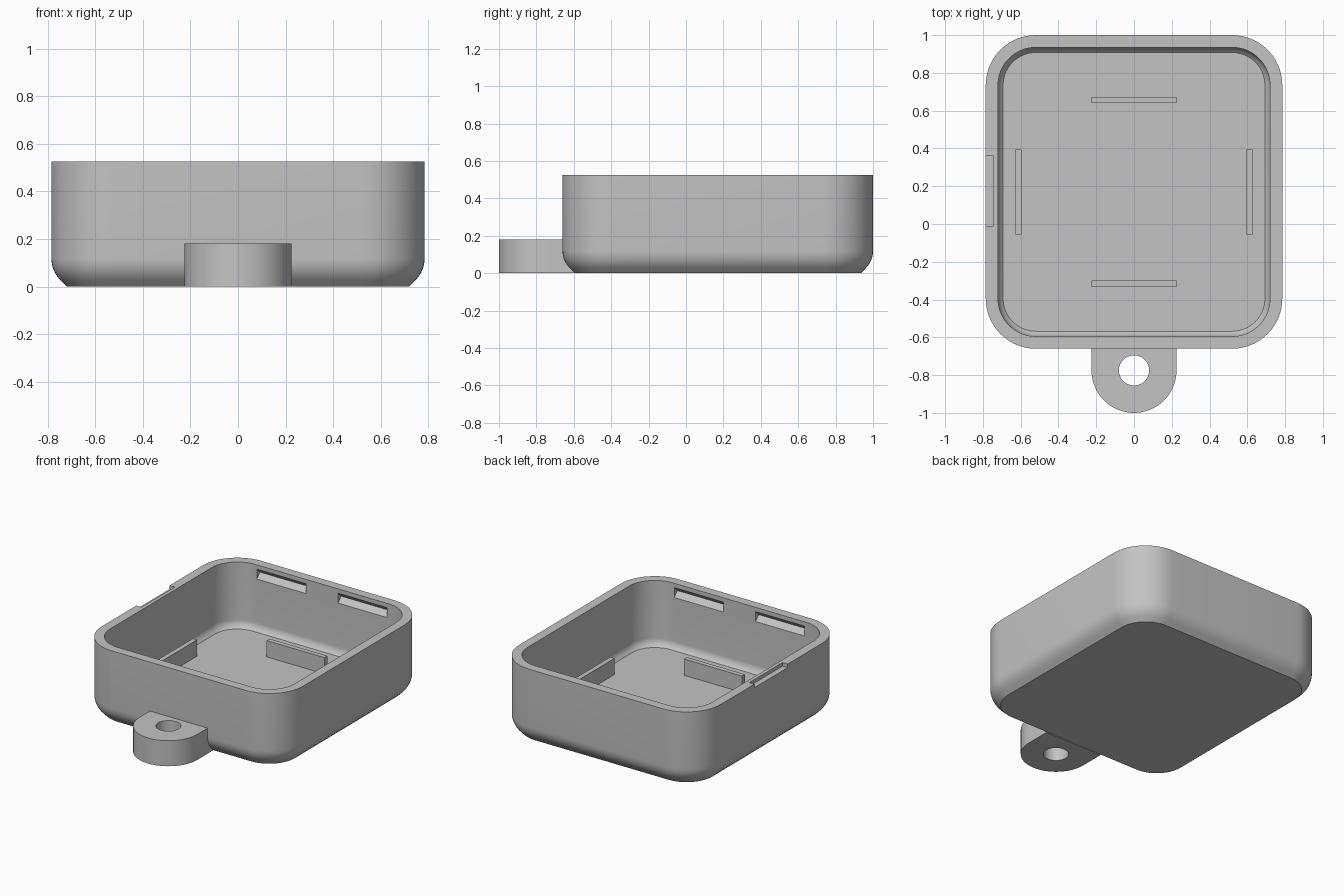
import bpy, bmesh
from math import sin, cos, pi, radians
from mathutils import Vector

if "Cube" in bpy.data.objects:
    bpy.data.objects.remove(bpy.data.objects["Cube"], do_unlink=True)

grey = bpy.data.materials.new("plain grey")
grey.use_nodes = True
GREY = (0.55, 0.55, 0.55, 1)
grey.diffuse_color = GREY
grey.node_tree.nodes["Principled BSDF"].inputs["Base Color"].default_value = GREY

HALF_X, HALF_Y, MID_Y = 0.785, 0.83, 0.17   # case footprint
HEIGHT, WALL, CORNER, FILLET = 0.525, 0.065, 0.265, 0.13
TAB_H, TAB_R, TAB_Y = 0.18, 0.225, -0.775


def finish(name, bm):
    bmesh.ops.recalc_face_normals(bm, faces=bm.faces)
    mesh = bpy.data.meshes.new(name)
    bm.to_mesh(mesh)
    bm.free()
    obj = bpy.data.objects.new(name, mesh)
    bpy.context.collection.objects.link(obj)
    mesh.materials.append(grey)
    return obj


def select(obj):
    bpy.ops.object.select_all(action="DESELECT")
    obj.select_set(True)
    bpy.context.view_layer.objects.active = obj


def prism(name, outline, axis, lo, hi):
    """Extrude a 2D outline along axis 0 (outline is y, z) or axis 2 (outline is x, y)."""
    bm = bmesh.new()
    place = (lambda p, t: (t, p[0], p[1])) if axis == 0 else (lambda p, t: (p[0], p[1], t))
    rings = [[bm.verts.new(place(p, t)) for p in outline] for t in (lo, hi)]
    skin(bm, rings)
    return finish(name, bm)


def skin(bm, rings):
    """Join successive rings with quads and cap both ends."""
    n = len(rings[0])
    for a, b in zip(rings, rings[1:]):
        for i in range(n):
            j = (i + 1) % n
            bm.faces.new((a[i], a[j], b[j], b[i]))
    bm.faces.new(rings[0][::-1])
    bm.faces.new(rings[-1])


def box(x0, x1, y0, y1):
    return [(x0, y0), (x1, y0), (x1, y1), (x0, y1)]


def cut(obj, cutters):
    for cutter in cutters:
        mod = obj.modifiers.new("cut", "BOOLEAN")
        mod.operation, mod.solver, mod.object = "DIFFERENCE", "EXACT", cutter
        select(obj)
        bpy.ops.object.modifier_apply(modifier=mod.name)
        bpy.data.objects.remove(cutter, do_unlink=True)


def smooth(obj):
    select(obj)
    bpy.ops.object.shade_smooth_by_angle(angle=radians(30))


def rounded_ring(bm, inset, z, steps=14):
    r = CORNER - inset
    ring = []
    for k, (sx, sy) in enumerate([(1, 1), (-1, 1), (-1, -1), (1, -1)]):
        for s in range(steps + 1):
            a = (k + s / steps) * pi / 2
            ring.append(bm.verts.new((sx * (HALF_X - CORNER) + r * cos(a),
                                      MID_Y + sy * (HALF_Y - CORNER) + r * sin(a), z)))
    return ring


# Case: rounded shell, fillet runs into a 45 degree chamfer at the base
arc_z = 0.119


def fillet(radius, inset, steps=6):
    points = []
    for s in range(steps + 1):
        a = s / steps * pi / 4
        points.append((inset + radius * (1 - cos(a)), arc_z - radius * sin(a)))
    return points


outer = fillet(FILLET, 0)
inner = fillet(FILLET - WALL, WALL)
drop = inner[-1][1] - WALL
profile = [(outer[-1][0] + outer[-1][1], 0)] + outer[::-1]
profile += [(0, HEIGHT), (WALL, HEIGHT)]
profile += inner + [(inner[-1][0] + drop, WALL)]
bm = bmesh.new()
skin(bm, [rounded_ring(bm, inset, z) for inset, z in profile])
case = finish("case_shell", bm)

# Snap grooves inside front and back walls, pry notch on the side rim
cutters = []
for side in (-1, 1):
    face, tip = [MID_Y + side * (HALF_Y - WALL + d) for d in (-0.01, 0.035)]
    groove = [(face, 0.415), (tip, 0.46), (face, 0.505)]
    for x0, x1 in ((-0.508, -0.125), (0.125, 0.508)):
        cutters.append(prism("groove_cutter", groove, 0, x0, x1))
cutters.append(prism("notch_cutter", box(-0.9, -0.745, -0.01, 0.36), 2, HEIGHT - 0.025, 0.6))
cut(case, cutters)
smooth(case)

# Locating ribs on the floor
for side, word in ((-1, "right"), (1, "left")):
    x0, x1 = sorted((side * 0.595, side * 0.628))
    prism(word + "_rib", box(x0, x1, MID_Y - 0.225, MID_Y + 0.225), 2, WALL - 0.01, TAB_H)
for side, word in ((-1, "front"), (1, "back")):
    y0, y1 = sorted((MID_Y + side * 0.47, MID_Y + side * 0.503))
    prism(word + "_rib", box(-0.225, 0.225, y0, y1), 2, WALL - 0.01, TAB_H)


# Hanging tab with a round hole
def arc(radius, start, end, steps):
    return [Vector((radius * cos(start + (end - start) * s / steps),
                    TAB_Y + radius * sin(start + (end - start) * s / steps)))
            for s in range(steps + 1)]


outline = arc(TAB_R, pi, 2 * pi, 32) + [(TAB_R, -0.6), (-TAB_R, -0.6)]
tab = prism("hanging_tab", outline, 2, 0, TAB_H)
hole = arc(0.08, 0, 2 * pi, 32)[:-1]
cut(tab, [prism("hole_cutter", hole, 2, -0.1, 0.3)])
smooth(tab)
